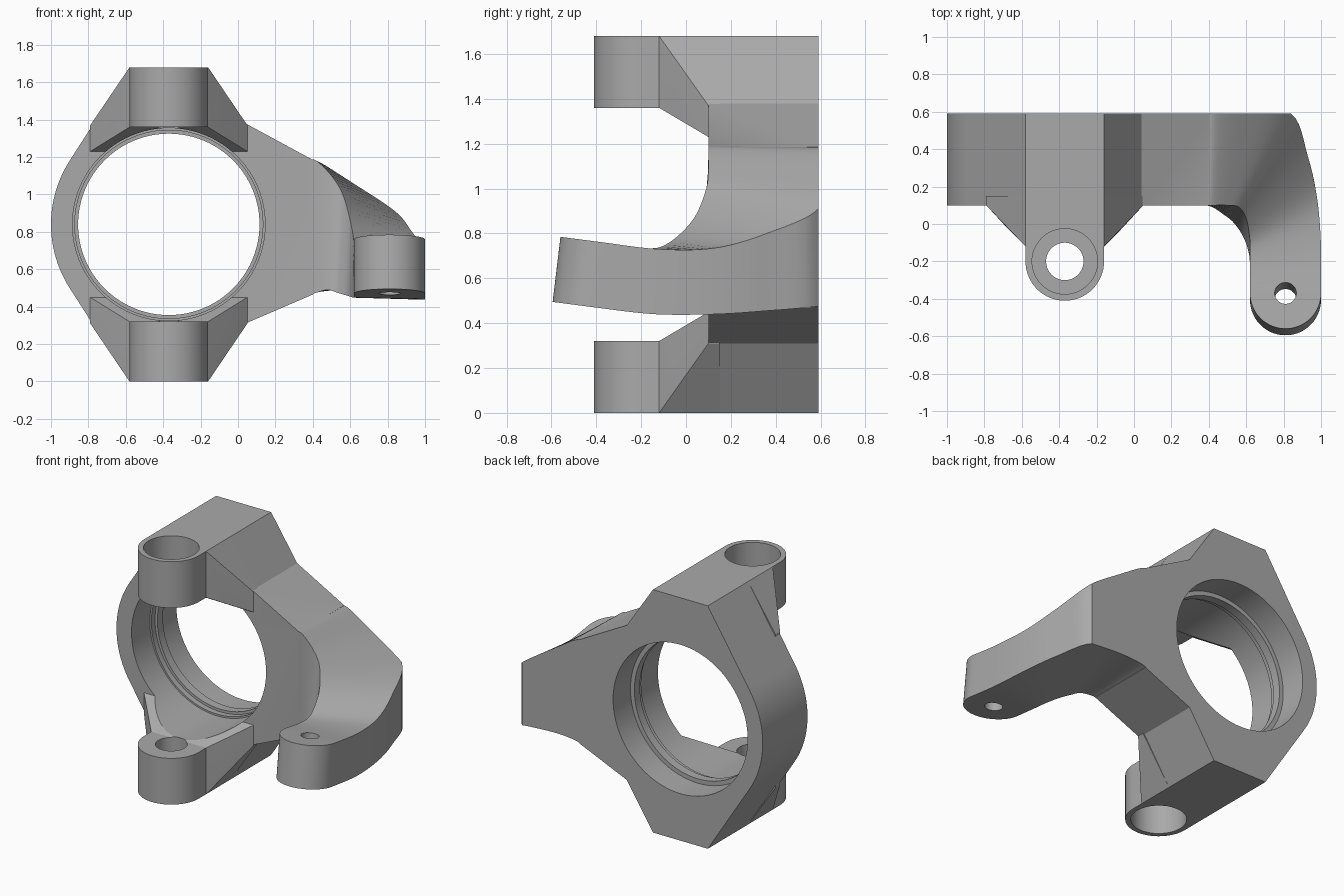
import bpy, bmesh
from math import sin, cos, radians
from mathutils import Vector

cube = bpy.data.objects.get("Cube")
if cube:
    bpy.data.objects.remove(cube)

grey = bpy.data.materials.new("machined_grey")
grey.use_nodes = True
colour = (0.40, 0.40, 0.40, 1)
grey.diffuse_color = colour
grey.node_tree.nodes["Principled BSDF"].inputs["Base Color"].default_value = colour

BORE_X, MID_Z, BACK, FRONT = -0.37, 0.84, 0.59, 0.10
PIN_Y, PIN_R = -0.20, 0.21


def finish(name, bm):
    bmesh.ops.recalc_face_normals(bm, faces=bm.faces)
    mesh = bpy.data.meshes.new(name)
    bm.to_mesh(mesh)
    bm.free()
    mesh.materials.append(grey)
    obj = bpy.data.objects.new(name, mesh)
    bpy.context.collection.objects.link(obj)
    return obj


def loft(name, rings):
    """Closed skin through rings of equal point count, capped at both ends."""
    bm = bmesh.new()
    rows = [[bm.verts.new(p) for p in ring] for ring in rings]
    n = len(rows[0])
    for a, b in zip(rows, rows[1:]):
        for i in range(n):
            j = (i + 1) % n
            bm.faces.new((a[i], a[j], b[j], b[i]))
    bm.faces.new(rows[0])
    bm.faces.new(rows[-1])
    return finish(name, bm)


def hull(name, points):
    bm = bmesh.new()
    for p in points:
        bm.verts.new(p)
    bmesh.ops.convex_hull(bm, input=bm.verts)
    return finish(name, bm)


def arc(cx, cy, r, start, end, steps):
    angles = [radians(start + (end - start) * i / steps) for i in range(steps + 1)]
    return [(cx + r * cos(a), cy + r * sin(a)) for a in angles]


def circle(cx, cy, r, steps=72):
    return arc(cx, cy, r, 0, 360, steps)[:-1]


def combine(target, tool, operation):
    mod = target.modifiers.new(operation.lower(), "BOOLEAN")
    mod.operation, mod.solver, mod.object = operation, "EXACT", tool
    bpy.context.view_layer.objects.active = target
    bpy.ops.object.modifier_apply(modifier=mod.name)
    bpy.data.objects.remove(tool)


# Hub plate: flat profile pushed from front to back
upper_right = [(-0.16, 1.68), (0.04, 1.38), (0.40, 1.185)]
lower_right = [(0.40, 0.465), (0.04, 0.31), (-0.16, 0)]
profile = upper_right + lower_right + [(-0.58, 0)]
profile += arc(BORE_X, MID_Z, 0.63, 213, 147, 24) + [(-0.58, 1.68)]
knuckle = loft("steering_knuckle", [[(x, y, z) for x, z in profile] for y in (FRONT, BACK)])

# Upper and lower pin lugs with their flared webs
for side in (1, -1):
    def height(h):
        return MID_Z + side * h

    half_web = [(0.21, -0.12, 0.84), (0.21, -0.12, 0.52), (0.30, -0.03, 0.52),
                (0.42, FRONT, 0.39), (0.42, FRONT, 0.53), (0.21, FRONT, 0.84)]
    half_web += [(w, 0.15, h) for w, y, h in half_web[3:]]
    web = hull("web", [(BORE_X + s * w, y, height(h)) for w, y, h in half_web for s in (1, -1)])
    combine(knuckle, web, "UNION")

    outline = arc(BORE_X, PIN_Y, PIN_R, 180, 360, 32)
    outline += [(BORE_X + PIN_R, -0.10), (BORE_X - PIN_R, -0.10)]
    lug = loft("lug", [[(x, y, height(h)) for x, y in outline] for h in (0.52, 0.84)])
    combine(knuckle, lug, "UNION")

# Steering arm: key sections as top inner, top outer, bottom outer, bottom inner
sections = [
    ((.38, .10, 1.185), (.38, .59, 1.185), (.38, .59, .46), (.38, .10, .46)),
    ((.42, .10, 1.18), (.44, .59, 1.17), (.44, .59, .48), (.42, .09, .475)),
    ((.50, .10, 1.10), (.60, .59, 1.07), (.60, .59, .49), (.48, .05, .49)),
    ((.56, .09, 1.0), (.84, .59, .91), (.84, .59, .475), (.53, .01, .475)),
    ((.60, .03, .86), (.93, .36, .80), (.93, .36, .455), (.58, -.06, .46)),
    ((.62, -.09, .75), (.98, .13, .735), (.98, .13, .44), (.61, -.14, .45)),
    ((.62, -.20, .735), (1, -.12, .73), (1, -.14, .44), (.62, -.22, .45)),
    ((.62, -.37, .76), (1, -.37, .76), (1, -.405, .47), (.62, -.405, .47)),
]


def spline(p, q, r, s, t):
    return (q * 2 + (r - p) * t + (p * 2 - q * 5 + r * 4 - s) * t ** 2
            + (q * 3 - p - r * 3 + s) * t ** 3) / 2


keys = [[Vector(p) for p in row] for row in sections]
rings = []
for k in range(len(keys) - 1):
    # Straight segments keep the root flush with the plate's back face
    near = [keys[max(k - 1, 0)], keys[k], keys[k + 1], keys[min(k + 2, len(keys) - 1)]]
    for i in range(6):
        t = i / 6
        ring = [spline(*pts, t) for pts in zip(*near)]
        for v in ring:
            v.y = min(v.y, BACK)
            v.x = min(v.x, 1)
        if k < 3:
            ring[1].y = ring[2].y = BACK
        rings.append(ring)

# Rounded, slightly tilted arm tip
TIP_X, TIP_R = 0.81, 0.19
for i in range(17):
    a = radians(86 * i / 16)
    w, d = TIP_R * cos(a), TIP_R * sin(a)
    top, low = (-0.37 - d, 0.76 + 0.13 * d), (-0.405 - d, 0.47 + 0.13 * d)
    rings.append([(TIP_X - w, *top), (TIP_X + w, *top), (TIP_X + w, *low), (TIP_X - w, *low)])
combine(knuckle, loft("steering_arm", rings), "UNION")

# Stepped bearing bore with an inner retaining ridge
steps = [(-0.5, .515), (.30, .515), (.30, .503), (.34, .503), (.34, .485),
         (.40, .485), (.40, .515), (.80, .515)]
bore = loft("bore", [[(x, y, z) for x, z in circle(BORE_X, MID_Z, r, 96)] for y, r in steps])
combine(knuckle, bore, "DIFFERENCE")

# Counterbored pin holes, wide on the outside of each lug
for side in (1, -1):
    shape = [(0.45, 0.10), (0.62, 0.10), (0.62, 0.175), (0.90, 0.175)]
    pin = loft("pin_hole", [[(x, y, MID_Z + side * h) for x, y in circle(BORE_X, PIN_Y, r)]
                            for h, r in shape])
    combine(knuckle, pin, "DIFFERENCE")

# Tie rod hole through the arm tip, along the tip's tilt
tilt = 0.035 / 0.29
hole = loft("tie_rod_hole", [[(x, y + tilt * (z - 0.76), z) for x, y in circle(TIP_X, -0.37, 0.058, 40)]
                             for z in (0.3, 0.95)])
combine(knuckle, hole, "DIFFERENCE")

bpy.ops.object.select_all(action="DESELECT")
knuckle.select_set(True)
bpy.context.view_layer.objects.active = knuckle
bpy.ops.object.shade_smooth_by_angle(angle=radians(25))
